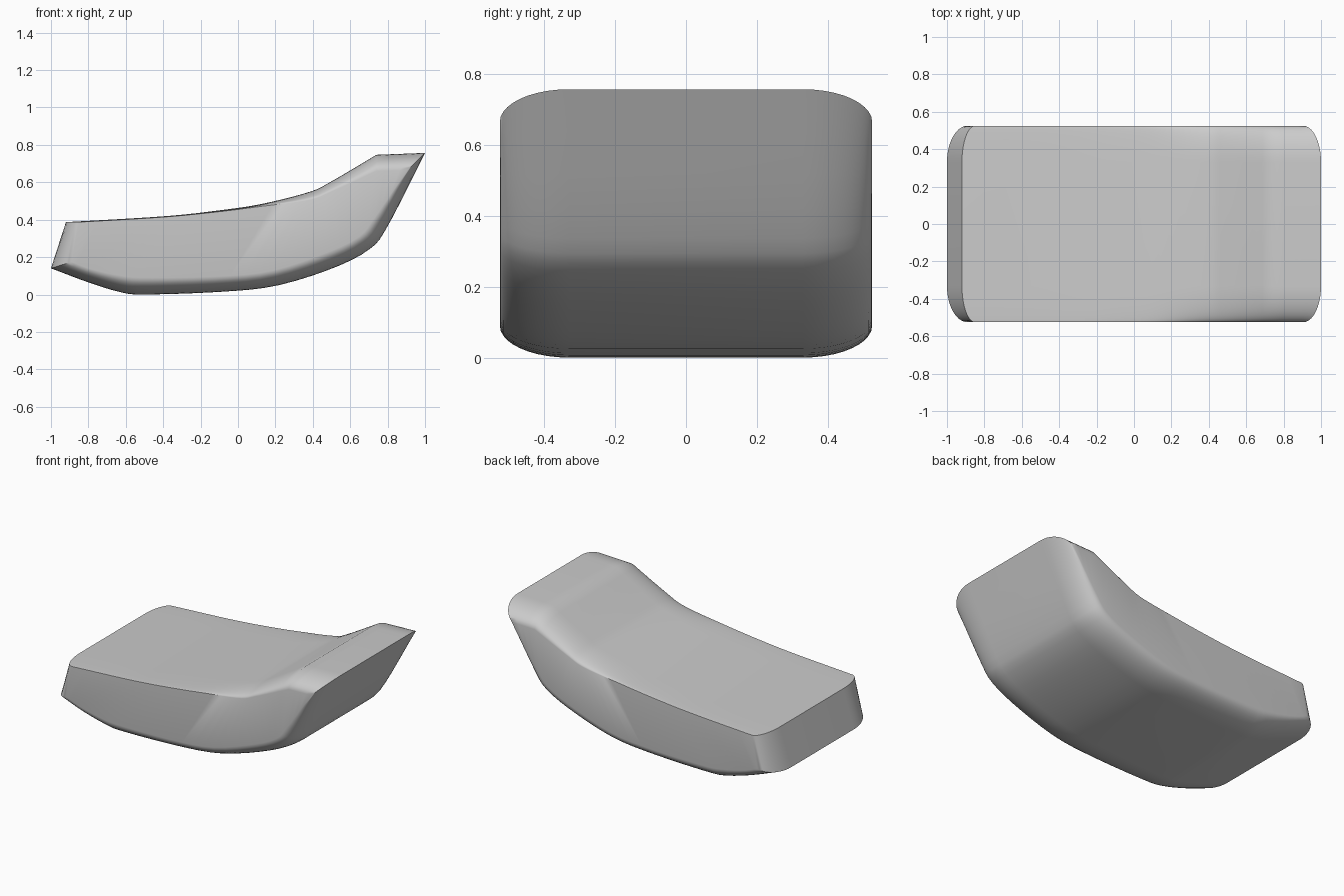
import bpy
import bmesh
from math import sin, cos, pi, radians
from mathutils import Vector

cube = bpy.data.objects.get("Cube")
if cube:
    bpy.data.objects.remove(cube)

FLAT, HALF = 0.33, 0.525   # half width of the flat middle, full half width
ROUND = 10                 # steps round each corner
SPAN, RIM = 28, 4          # steps along the body and along the raised ledge

# Lengthwise profiles: middle x, middle z, side edge x, side edge z
bottom_points = [
    (-1.0, 0.14, -0.89, 0.175), (-0.8, 0.065, -0.78, 0.135),
    (-0.63, 0.013, -0.62, 0.1), (-0.5, 0.0, -0.48, 0.09),
    (-0.1, 0.014, -0.11, 0.097), (0.2, 0.046, 0.17, 0.125),
    (0.5, 0.138, 0.45, 0.215), (0.7, 0.24, 0.64, 0.305),
    (0.8, 0.365, 0.73, 0.41), (1.0, 0.757, 0.905, 0.665)]
top_points = [
    (-0.92, 0.387, -0.85, 0.387), (-0.4, 0.418, -0.4, 0.414),
    (-0.1, 0.45, -0.1, 0.443), (0.13, 0.485, 0.13, 0.472),
    (0.38, 0.548, 0.38, 0.505), (0.5, 0.605, 0.5, 0.55),
    (0.74, 0.747, 0.74, 0.66)]


def smooth_path(points, steps):
    """Even samples of a Catmull-Rom curve through the points."""
    p = [Vector(q) for q in points]
    p = [2 * p[0] - p[1]] + p + [2 * p[-1] - p[-2]]
    out = []
    for i in range(steps + 1):
        u = i / steps * (len(points) - 1)
        k = min(int(u), len(points) - 2)
        t = u - k
        a, b, c, d = p[k:k + 4]
        out.append(b + 0.5 * t * (c - a + t * (2 * a - 5 * b + 4 * c - d
                   + t * (3 * (b - c) + d - a))))
    return out


bottom = smooth_path(bottom_points, SPAN + RIM)
top = smooth_path(top_points, SPAN)
ridge, tip = top[-1], bottom[-1]
top += [ridge.lerp(tip, i / RIM) for i in range(1, RIM + 1)]

# Crosswise samples: y and how far the surface has moved to the side edge
half = [(FLAT + (HALF - FLAT) * sin(i / ROUND * pi / 2),
         1 - cos(i / ROUND * pi / 2)) for i in range(ROUND + 1)]
across = [(-y, f) for y, f in reversed(half)] + half

bm = bmesh.new()


def row(q):
    return [bm.verts.new((q[0] + f * (q[2] - q[0]), y, q[1] + f * (q[3] - q[1])))
            for y, f in across]


def bridge(a, b):
    for i in range(len(a) - 1):
        bm.faces.new((a[i], a[i + 1], b[i + 1], b[i]))


lower = [row(q) for q in bottom]
upper = [row(q) for q in top]
for sheet in (lower, upper):
    for a, b in zip(sheet, sheet[1:]):
        bridge(a, b)
bridge(lower[0], upper[0])                      # slanted low end
for side in (0, -1):                            # flat side walls
    bridge([r[side] for r in lower], [r[side] for r in upper])
bmesh.ops.remove_doubles(bm, verts=bm.verts, dist=0.0005)
bmesh.ops.recalc_face_normals(bm, faces=bm.faces)

mesh = bpy.data.meshes.new("seat_cushion")
bm.to_mesh(mesh)
bm.free()
cushion = bpy.data.objects.new("seat_cushion", mesh)
bpy.context.collection.objects.link(cushion)

# Plain grey finish
grey = bpy.data.materials.new("light_grey")
grey.use_nodes = True
colour = (0.6, 0.6, 0.6, 1)
grey.diffuse_color = colour
grey.node_tree.nodes["Principled BSDF"].inputs["Base Color"].default_value = colour
mesh.materials.append(grey)

bpy.context.view_layer.objects.active = cushion
cushion.select_set(True)
bpy.ops.object.shade_smooth_by_angle(angle=radians(32))
